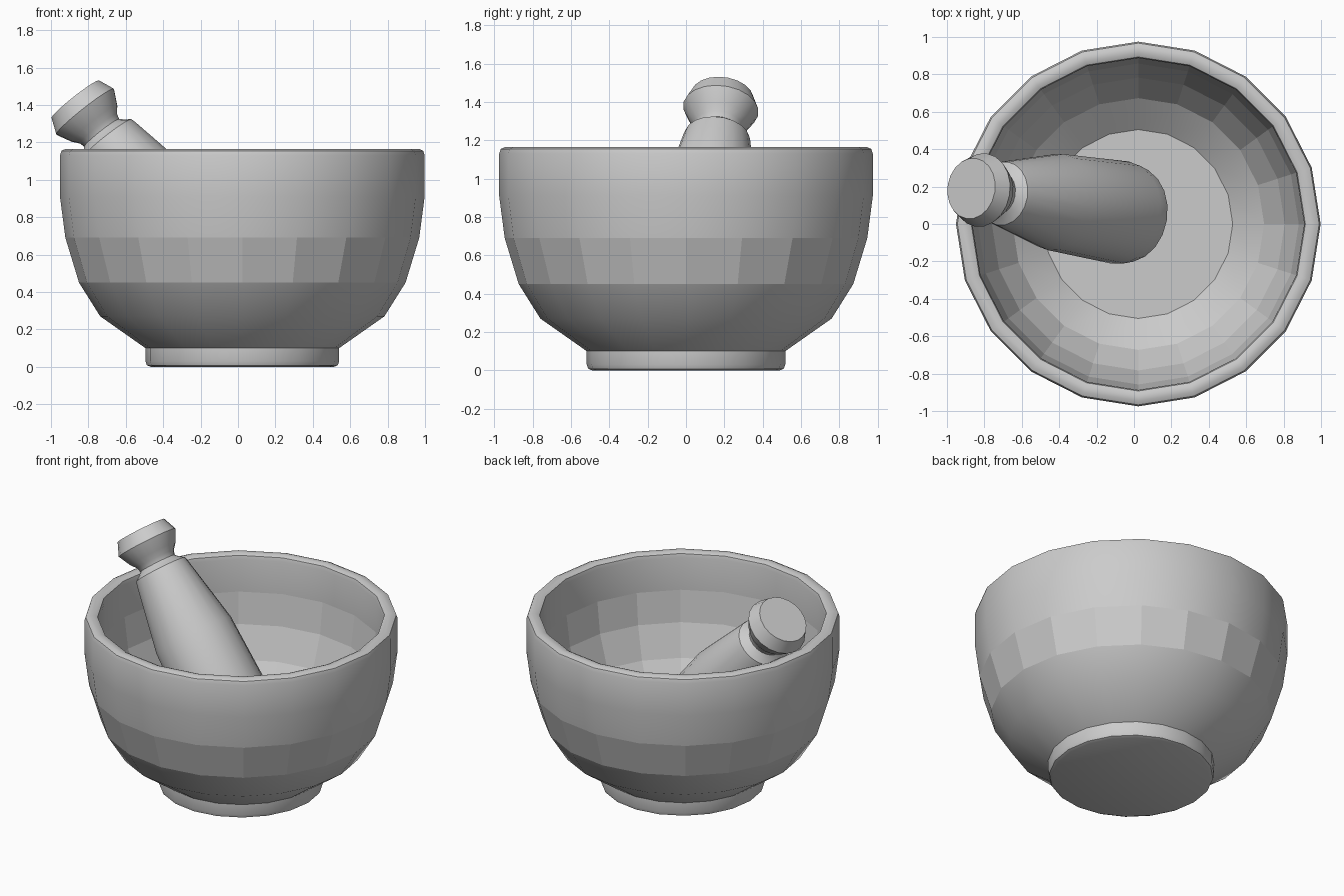
import bpy, bmesh, math
from mathutils import Vector, Matrix

if "Cube" in bpy.data.objects:
    bpy.data.objects.remove(bpy.data.objects["Cube"])

SIDES = 20


def lathe(name, profile, matrix, flat_bands=(), angle=30):
    """Revolve a closed-ended (radius, height) profile; n-gon caps at both ends."""
    bm = bmesh.new()
    rings = []
    for r, h in profile:
        rings.append([bm.verts.new((r * math.cos(2 * math.pi * i / SIDES),
                                    r * math.sin(2 * math.pi * i / SIDES), h))
                      for i in range(SIDES)])
    flat = []
    for b, (lo, hi) in enumerate(zip(rings, rings[1:])):
        for i in range(SIDES):
            j = (i + 1) % SIDES
            f = bm.faces.new((lo[i], lo[j], hi[j], hi[i]))
            if b in flat_bands:
                flat.append(f)
    bm.faces.new(rings[0])
    bm.faces.new(rings[-1])
    bmesh.ops.recalc_face_normals(bm, faces=bm.faces[:])
    bm.faces.index_update()
    flat_ids = [f.index for f in flat]
    mesh = bpy.data.meshes.new(name)
    bm.to_mesh(mesh)
    bm.free()
    mesh.transform(matrix)
    obj = bpy.data.objects.new(name, mesh)
    bpy.context.collection.objects.link(obj)
    bpy.ops.object.select_all(action='DESELECT')
    obj.select_set(True)
    bpy.context.view_layer.objects.active = obj
    bpy.ops.object.shade_smooth_by_angle(angle=math.radians(angle))
    for i in flat_ids:
        mesh.polygons[i].use_smooth = False
    return obj


# Bowl: foot, outer wall, rounded rim, inner wall, floor
bowl_profile = [
    (0.49, 0.0), (0.51, 0.008), (0.518, 0.03), (0.518, 0.10),
    (0.76, 0.27), (0.873, 0.45), (0.946, 0.69), (0.975, 0.91),
    (0.975, 1.13), (0.967, 1.155), (0.945, 1.165),
    (0.915, 1.165), (0.893, 1.155), (0.887, 1.13),
    (0.885, 0.91), (0.858, 0.70), (0.783, 0.49), (0.673, 0.325),
    (0.505, 0.19),
]
lathe("bowl", bowl_profile, Matrix.Translation((0.023, 0, 0)),
      flat_bands=(5, 14, 15, 16))

# Pestle: knob, neck, swelling body and blunt end, leaning on the rim
pestle_profile = [
    (0.163, 0.0), (0.198, 0.085), (0.157, 0.165), (0.128, 0.2),
    (0.12, 0.23), (0.14, 0.25), (0.171, 0.272), (0.178, 0.30),
    (0.26, 0.73), (0.277, 1.29), (0.26, 1.37), (0.20, 1.42),
]
axis = Vector((0.617, -0.1, -0.78)).normalized()
lean = axis.to_track_quat('Z', 'Y').to_matrix().to_4x4()
lathe("pestle", pestle_profile, Matrix.Translation((-0.87, 0.19, 1.43)) @ lean)
